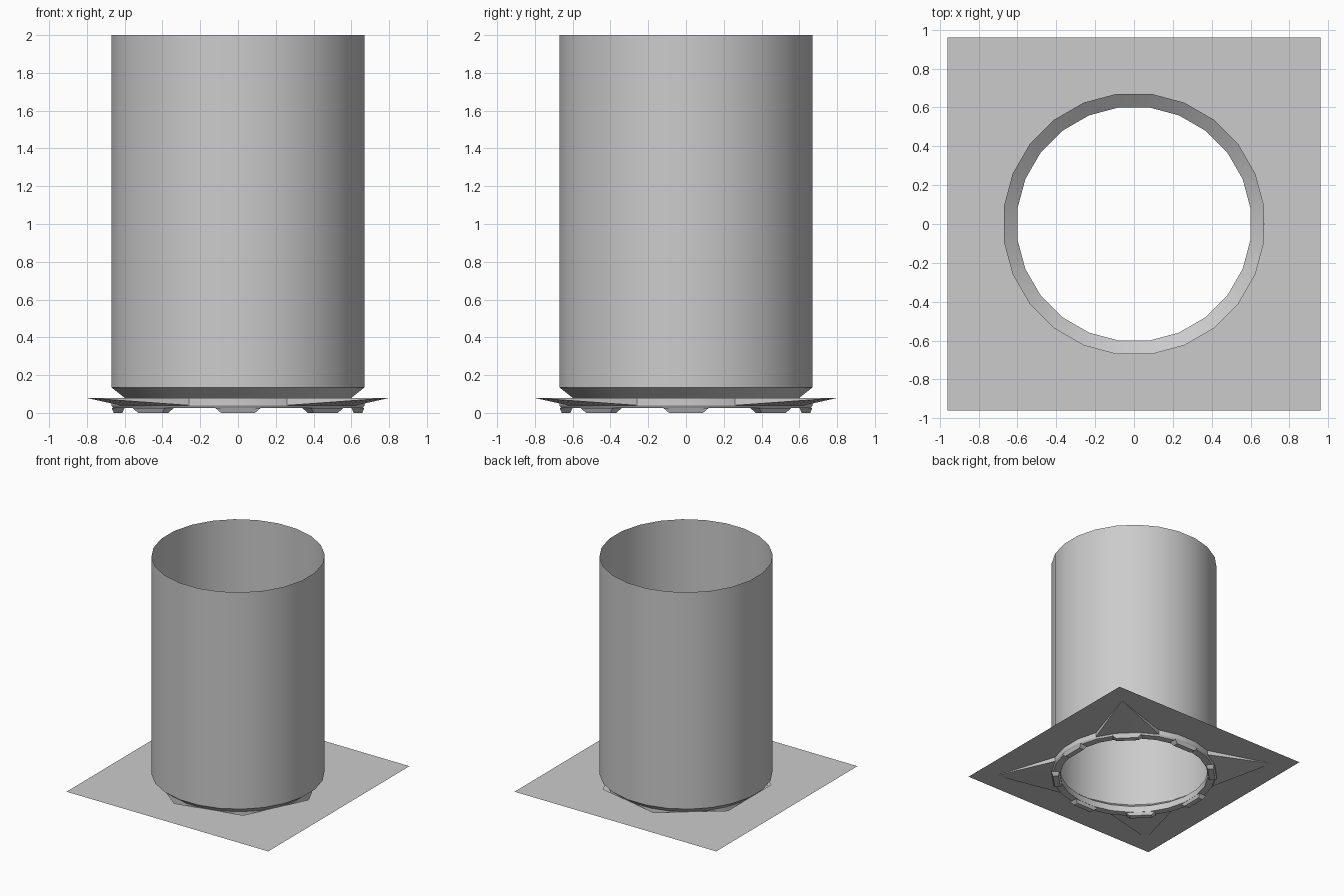
import bpy, bmesh, math

if "Cube" in bpy.data.objects:
    bpy.data.objects.remove(bpy.data.objects["Cube"])

N = 24                      # sides of all round parts
R_OUT, R_IN = 0.676, 0.605
Z_PLATE = 0.08


def polar(r, deg, z):
    a = math.radians(deg)
    return (r * math.cos(a), r * math.sin(a), z)


def finish(bm, name, smooth=False):
    bmesh.ops.remove_doubles(bm, verts=bm.verts, dist=1e-5)
    bmesh.ops.recalc_face_normals(bm, faces=bm.faces)
    me = bpy.data.meshes.new(name)
    bm.to_mesh(me)
    bm.free()
    ob = bpy.data.objects.new(name, me)
    bpy.context.collection.objects.link(ob)
    if smooth:
        bpy.ops.object.select_all(action='DESELECT')
        ob.select_set(True)
        bpy.context.view_layer.objects.active = ob
        bpy.ops.object.shade_smooth_by_angle(angle=math.radians(30))
    return ob


def lathe(name, profile):
    """Revolve an (r, z) profile into a thin shell with N sides."""
    bm = bmesh.new()
    rings = [[bm.verts.new(polar(r, 7.5 + 360 / N * i, z)) for i in range(N)]
             for r, z in profile]
    for a, b in zip(rings, rings[1:]):
        for i in range(N):
            j = (i + 1) % N
            bm.faces.new((a[i], a[j], b[j], b[i]))
    return finish(bm, name, True)


# Open tube with tapered lower end
lathe("tube", [(R_IN, Z_PLATE), (R_OUT, 0.135), (R_OUT, 2.0)])

# Collar below the plate, open at the top
lathe("collar", [(R_IN, Z_PLATE), (R_IN, 0.025), (R_OUT - 0.01, 0.025),
                 (R_OUT, 0.04), (R_OUT, Z_PLATE)])

# Thin square plate with a seven-sided hole
bm = bmesh.new()
edges = []
for count, r, start in ((4, 0.96 * math.sqrt(2), 45), (7, 0.672, 0)):
    loop = [bm.verts.new(polar(r, start + 360 / count * i, Z_PLATE)) for i in range(count)]
    edges += [bm.edges.new((loop[i], loop[(i + 1) % count])) for i in range(count)]
bmesh.ops.triangle_fill(bm, use_beauty=True, use_dissolve=False, edges=edges, normal=(0, 0, 1))
finish(bm, "base_plate")

# Pointed braces from the collar to the plate corners
for k in range(4):
    c = 45 + 90 * k
    bm = bmesh.new()
    tip = bm.verts.new(polar(0.8 * math.sqrt(2), c, Z_PLATE - 0.001))
    low = [bm.verts.new(polar(R_OUT, c + d, 0.04)) for d in (-22.5, -7.5, 7.5, 22.5)]
    for a, b in zip(low, low[1:]):
        bm.faces.new((tip, b, a))
    for v, d in ((low[0], -22.5), (low[3], 22.5)):
        top = bm.verts.new(polar(R_OUT, c + d, Z_PLATE - 0.001))
        bm.faces.new((tip, v, top))
    finish(bm, f"corner_brace_{k + 1}")

# Eight tapered foot pads under the collar
for k in range(8):
    bm = bmesh.new()
    bmesh.ops.create_cube(bm, size=1)
    for v in bm.verts:
        top = v.co.z > 0
        v.co.x = 0.635 + v.co.x * (0.068 if top else 0.045)
        v.co.y *= 0.24 if top else 0.18
        v.co.z = 0.026 if top else 0.0
    ob = finish(bm, f"foot_pad_{k + 1}")
    ob.rotation_euler.z = math.radians(45 * k)
